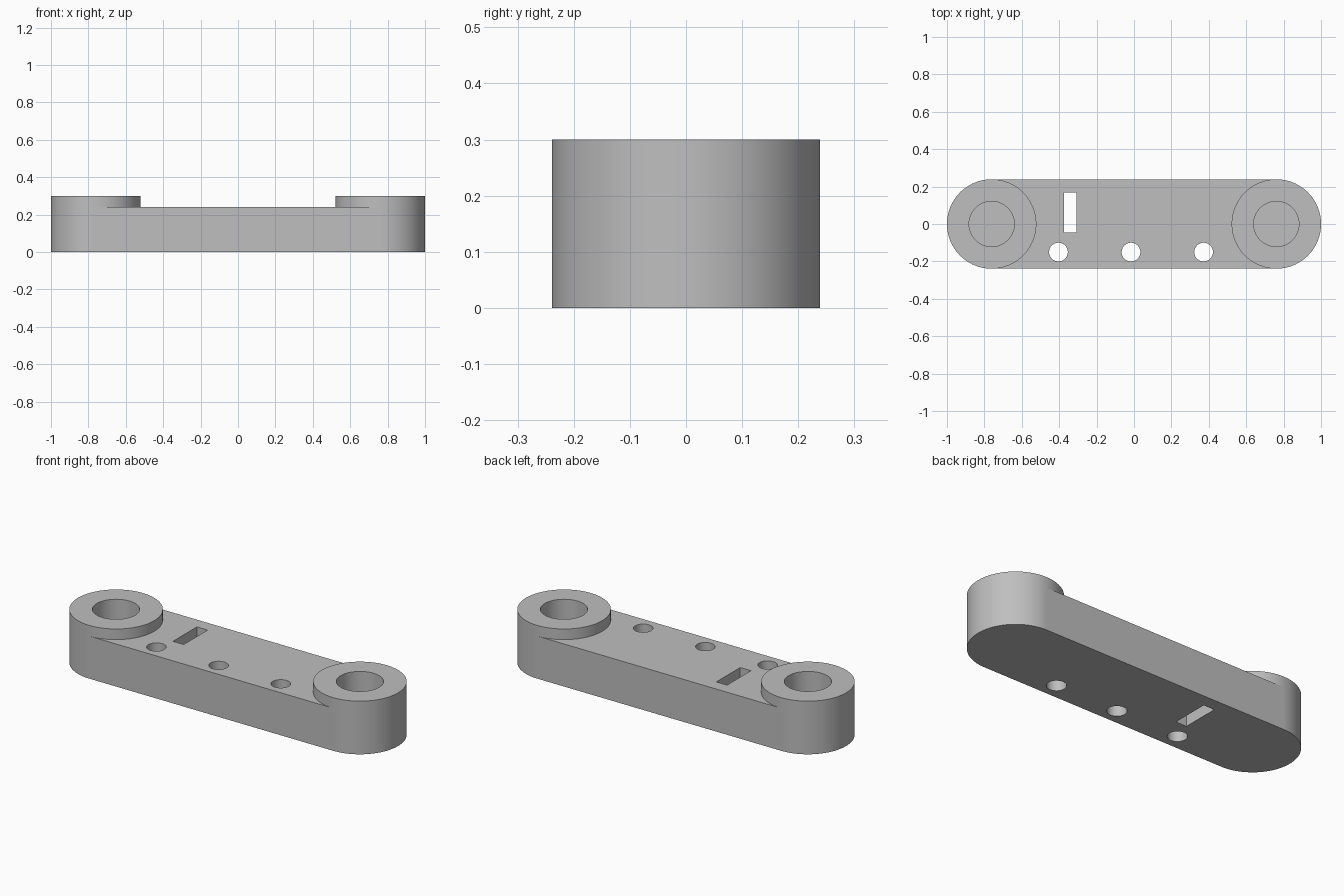
import bpy
import bmesh
from math import cos, sin, pi, radians

cube = bpy.data.objects.get("Cube")
if cube:
    bpy.data.objects.remove(cube, do_unlink=True)

R = 0.239            # end radius
CX = 1 - R           # end centre distance
DECK, TOP, FLOOR = 0.24, 0.30, 0.06
SEG = 48             # segments per half circle

grey = bpy.data.materials.new("plain grey")
grey.use_nodes = True
grey.diffuse_color = (0.52, 0.52, 0.52, 1)
grey.node_tree.nodes["Principled BSDF"].inputs["Base Color"].default_value = grey.diffuse_color


def arc(cx, cy, r, start, end, n=SEG):
    return [(cx + r * cos(start + (end - start) * i / n),
             cy + r * sin(start + (end - start) * i / n)) for i in range(n + 1)]


def prism(name, outline, z0, z1):
    """Extrude a closed outline from z0 to z1."""
    bm = bmesh.new()
    base = bm.faces.new([bm.verts.new((x, y, z0)) for x, y in outline])
    ext = bmesh.ops.extrude_face_region(bm, geom=[base])
    verts = [v for v in ext["geom"] if isinstance(v, bmesh.types.BMVert)]
    bmesh.ops.translate(bm, verts=verts, vec=(0, 0, z1 - z0))
    bmesh.ops.recalc_face_normals(bm, faces=bm.faces)
    mesh = bpy.data.meshes.new(name)
    bm.to_mesh(mesh)
    bm.free()
    mesh.materials.append(grey)
    obj = bpy.data.objects.new(name, mesh)
    bpy.context.collection.objects.link(obj)
    return obj


def circle(cx, cy, r):
    return arc(cx, cy, r, 0, 2 * pi, 64)[:-1]


# Link body: rounded bar at full boss height
link = prism("link_body", arc(CX, 0, R, -pi / 2, pi / 2) + arc(-CX, 0, R, pi / 2, 3 * pi / 2),
             0, TOP)

# Waist cutter lowers the deck between the two round bosses
waist = ([(-CX, -0.3), (CX, -0.3)] + arc(CX, 0, R, 3 * pi / 2, pi / 2)
         + [(CX, 0.3), (-CX, 0.3)] + arc(-CX, 0, R, pi / 2, -pi / 2))
cutters = [prism("waist_cutter", waist, DECK, 0.4)]

# Blind sockets in the bosses
for x in (-CX, CX):
    cutters.append(prism("socket_cutter", circle(x, 0, 0.121), FLOOR, 0.4))

# Through holes along the front edge
for x in (-0.404, -0.016, 0.372):
    cutters.append(prism("hole_cutter", circle(x, -0.15, 0.05), -0.1, 0.4))

# Rectangular through slot
cutters.append(prism("slot_cutter", [(-0.374, -0.045), (-0.307, -0.045),
                                     (-0.307, 0.168), (-0.374, 0.168)], -0.1, 0.4))

bpy.ops.object.select_all(action="DESELECT")
bpy.context.view_layer.objects.active = link
link.select_set(True)
for cutter in cutters:
    cutter.hide_render = True
    mod = link.modifiers.new("cut", "BOOLEAN")
    mod.operation = "DIFFERENCE"
    mod.solver = "EXACT"
    mod.object = cutter
    bpy.ops.object.modifier_apply(modifier=mod.name)
    bpy.data.objects.remove(cutter, do_unlink=True)

# Smooth round walls, crisp rims
bpy.ops.object.shade_smooth_by_angle(angle=radians(30))
weighted = link.modifiers.new("weighted_normals", "WEIGHTED_NORMAL")
weighted.keep_sharp = True
